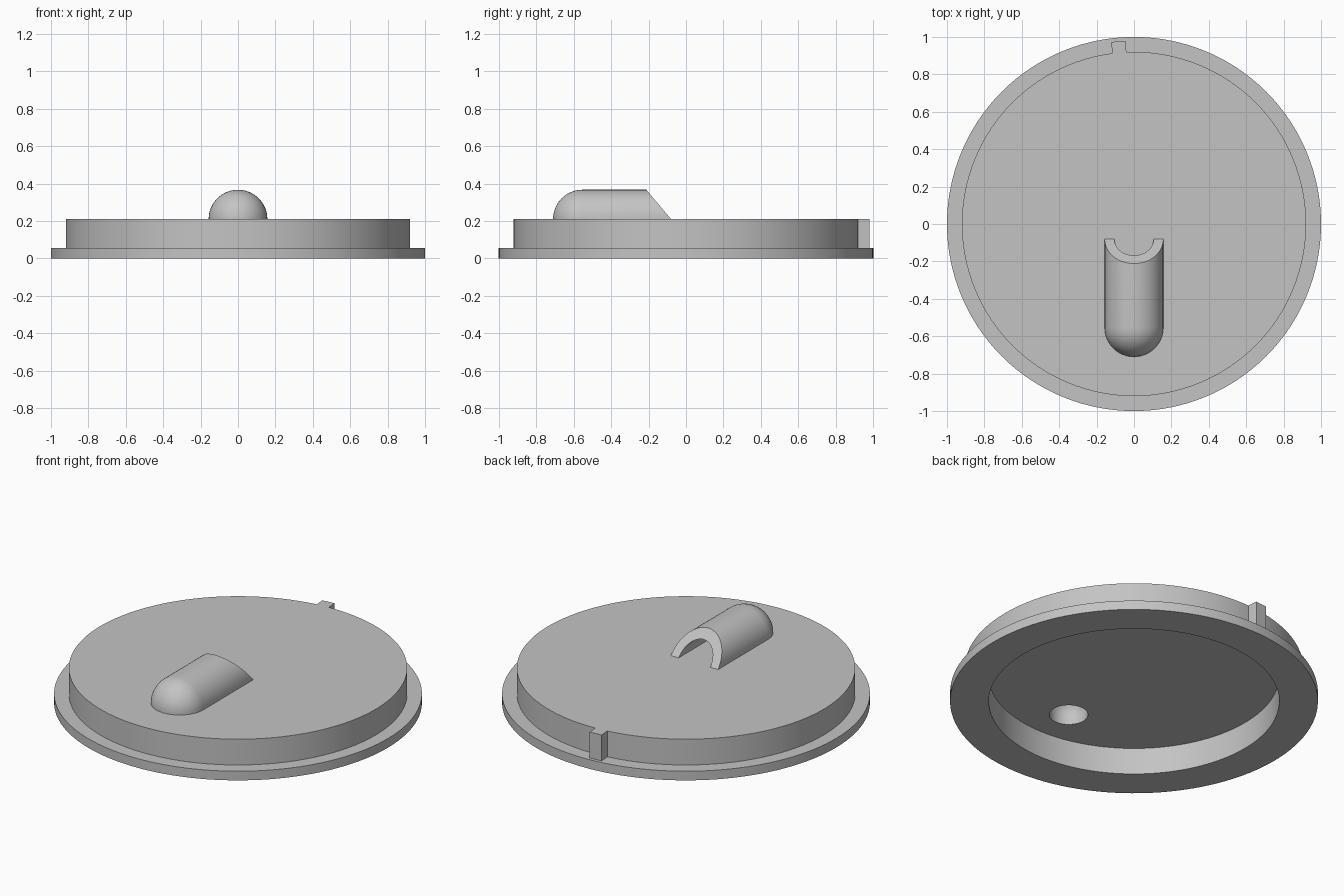
import bpy, bmesh
from math import sin, cos, pi, tau, radians

cube = bpy.data.objects.get("Cube")
if cube:
    bpy.data.objects.remove(cube, do_unlink=True)

grey = bpy.data.materials.new("plain grey")
grey.use_nodes = True
colour = (0.55, 0.55, 0.55, 1)
grey.diffuse_color = colour
grey.node_tree.nodes["Principled BSDF"].inputs["Base Color"].default_value = colour

TOP, CEILING, LIP = 0.21, 0.16, 0.055
DOME_Y, OUTER, INNER = -0.553, 0.157, 0.105


def finish(name, bm):
    bmesh.ops.remove_doubles(bm, verts=bm.verts, dist=1e-5)
    bmesh.ops.recalc_face_normals(bm, faces=bm.faces)
    mesh = bpy.data.meshes.new(name)
    bm.to_mesh(mesh)
    bm.free()
    mesh.materials.append(grey)
    obj = bpy.data.objects.new(name, mesh)
    bpy.context.collection.objects.link(obj)
    return obj


def activate(obj):
    bpy.ops.object.select_all(action='DESELECT')
    obj.select_set(True)
    bpy.context.view_layer.objects.active = obj


def smooth(obj):
    activate(obj)
    bpy.ops.object.shade_smooth_by_angle(angle=radians(30))


def lathe(name, profile, y=0, steps=128):
    """Closed solid of revolution: rings joined by quads, ends capped."""
    bm = bmesh.new()
    rings = [[bm.verts.new((r * cos(tau * i / steps), y + r * sin(tau * i / steps), z))
              for i in range(steps)] for r, z in profile]
    for a, b in zip(rings, rings[1:]):
        for i in range(steps):
            j = (i + 1) % steps
            bm.faces.new((a[i], a[j], b[j], b[i]))
    bm.faces.new(rings[0])
    bm.faces.new(rings[-1])
    return finish(name, bm)


# Lid: stepped disc, hollow from below, with a round hole under the dome
lid = lathe("lid", [(0.79, CEILING), (0.79, 0), (1, 0), (1, LIP),
                    (0.92, LIP), (0.92, TOP)])
cutter = lathe("hole_cutter", [(INNER, 0.1), (INNER, 0.3)], DOME_Y, 48)
cutter.hide_render = True
cut = lid.modifiers.new("hole", 'BOOLEAN')
cut.operation, cut.solver, cut.object = 'DIFFERENCE', 'EXACT', cutter
activate(lid)
bpy.ops.object.modifier_apply(modifier=cut.name)
bpy.data.objects.remove(cutter, do_unlink=True)
smooth(lid)

# Spout hood: hollow half tube, rounded at the front, cut on a slope at the back
ARC, CAP = 32, 12
bm = bmesh.new()


def half_shell(radius):
    rows = []
    for k in range(CAP + 2):
        t = min(k, CAP) / CAP * pi / 2
        row = []
        for i in range(ARC + 1):
            a = pi * i / ARC
            height = radius * sin(t) * sin(a)
            y = DOME_Y - radius * cos(t) if k <= CAP else -0.08 - 0.84 * height
            row.append(bm.verts.new((radius * sin(t) * cos(a), y, TOP + height)))
        rows.append(row)
    for a, b in zip(rows, rows[1:]):
        for i in range(ARC):
            bm.faces.new((a[i], a[i + 1], b[i + 1], b[i]))
    return rows


outer, inner = half_shell(OUTER), half_shell(INNER)
for i in range(ARC):
    bm.faces.new((outer[-1][i], outer[-1][i + 1], inner[-1][i + 1], inner[-1][i]))
for side in (0, ARC):
    for k in range(CAP + 1):
        bm.faces.new((outer[k][side], outer[k + 1][side],
                      inner[k + 1][side], inner[k][side]))
smooth(finish("spout_hood", bm))

# Locating tab on the back of the rim
bm = bmesh.new()
bmesh.ops.create_cube(bm, size=1)
bmesh.ops.scale(bm, vec=(0.076, 0.08, TOP - LIP), verts=bm.verts)
tab = finish("locating_tab", bm)
lean = radians(4.9)
tab.location = (-0.94 * sin(lean), 0.94 * cos(lean), (TOP + LIP) / 2)
tab.rotation_euler.z = lean
